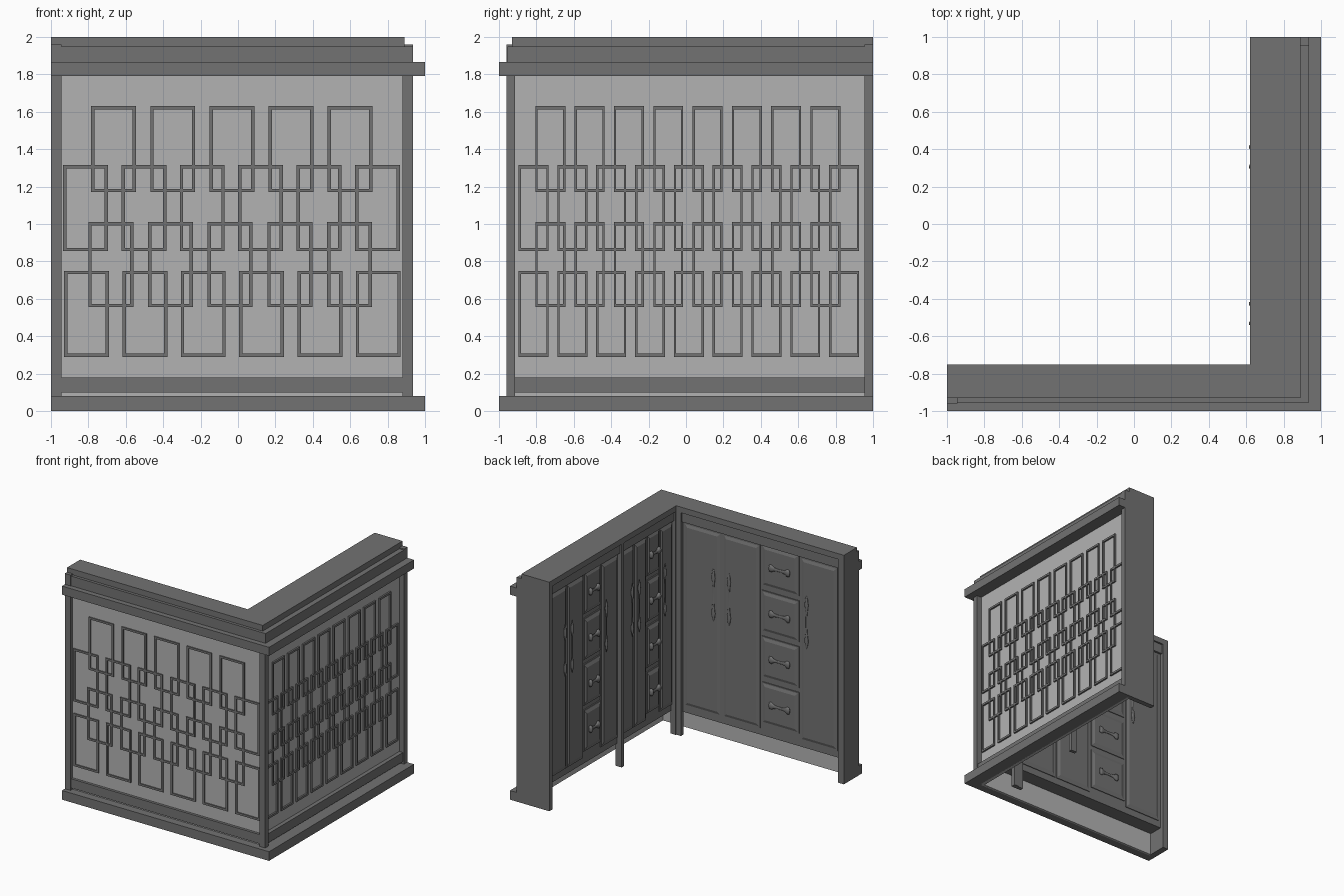
import bpy, bmesh, math
from mathutils import Vector

if "Cube" in bpy.data.objects:
    bpy.data.objects.remove(bpy.data.objects["Cube"])


def material(name, g):
    m = bpy.data.materials.new(name)
    m.diffuse_color = (g, g, g, 1)
    m.use_nodes = True
    m.node_tree.nodes["Principled BSDF"].inputs["Base Color"].default_value = m.diffuse_color
    return m


DARK, LIGHT = material("dark_wood", 0.17), material("pale_panel", 0.45)


def mesh(name, verts, faces, mat=DARK, smooth=False):
    bm = bmesh.new()
    vs = [bm.verts.new(v) for v in verts]
    for f in faces:
        bm.faces.new([vs[i] for i in f])
    bmesh.ops.recalc_face_normals(bm, faces=bm.faces)
    for f in bm.faces:
        f.smooth = smooth and len(f.verts) == 4
    me = bpy.data.meshes.new(name)
    bm.to_mesh(me)
    bm.free()
    me.materials.append(mat)
    ob = bpy.data.objects.new(name, me)
    bpy.context.collection.objects.link(ob)
    return ob


def loft(name, rings, mat=DARK, smooth=False, closed=False):
    """Skin a list of equal loops; cap the ends, or join last to first."""
    n, k = len(rings[0]), len(rings)
    verts = [p for r in rings for p in r]
    faces = [(a * n + i, a * n + (i + 1) % n, (a + 1) % k * n + (i + 1) % n, (a + 1) % k * n + i)
             for a in range(k if closed else k - 1) for i in range(n)]
    if not closed:
        faces += [tuple(range(n)), tuple(range((k - 1) * n, k * n))]
    return mesh(name, verts, faces, mat, smooth)


def box(name, x0, x1, y0, y1, z0, z1, mat=DARK):
    return loft(name, [[(x0, y0, z), (x1, y0, z), (x1, y1, z), (x0, y1, z)] for z in (z0, z1)], mat)


def ell(name, ox, oy, ix, iy, z0, z1, mat=DARK, x0=-1, y1=1):
    """L-shaped slab: outer corner (ox, oy), inner corner (ix, iy)."""
    pts = [(x0, oy), (ox, oy), (ox, y1), (ix, y1), (ix, iy), (x0, iy)]
    return loft(name, [[(x, y, z) for x, y in pts] for z in (z0, z1)], mat)


# Top cap, stepped cornice, plinth and lower rail
ell("top_cap", 0.89, -0.93, 0.62, -0.75, 1.95, 2.0)
ell("upper_cornice", 0.935, -0.955, 0.64, -0.765, 1.865, 1.95)
ell("counter_ledge", 1.0, -1.0, 0.87, -0.92, 1.79, 1.865)
ell("plinth", 1.0, -1.0, 0.885, -0.928, 0.0, 0.08)
ell("lower_rail", 0.925, -0.955, 0.88, -0.925, 0.1, 0.18)

# Pale outer panels and cabinet carcass
ell("outer_panel", 0.89, -0.932, 0.86, -0.91, 0.0, 1.8, LIGHT, -0.97, 0.97)
ell("cabinet_carcass", 0.87, -0.92, 0.665, -0.783, 0.2, 1.95, DARK, -0.96, 0.96)

# Posts, end boards and dividers
box("corner_post", 0.88, 0.935, -0.96, -0.915, 0, 1.8)
box("left_end_board", -1, -0.945, -0.96, -0.75, 0, 1.96)
box("back_end_board", 0.62, 0.935, 0.955, 1, 0, 1.96)
box("inner_corner_post", 0.575, 0.665, -0.785, -0.752, 0, 1.96)
box("inner_corner_stile", 0.622, 0.67, -0.785, -0.745, 0, 1.96)
box("middle_divider", 0.622, 0.68, -0.03, 0.0, 0, 1.96)


# Local frames: u along the arm, d outward from the surface, z up
def on_front(u, d, z): return (u, -0.932 - d * 0.645, z)
def on_right(u, d, z): return (0.89 + d, u, z)
def in_front(u, d, z): return (u, -0.783 + d * 0.645, z)
def in_right(u, d, z): return (0.665 - d, u, z)


def rect(place, u0, u1, z0, z1, d, bu=0, bz=0):
    return [place(u, d, z) for u, z in ((u0 + bu, z0 + bz), (u1 - bu, z0 + bz),
                                        (u1 - bu, z1 - bz), (u0 + bu, z1 - bz))]


# Overlapping rectangular frames decorating the outside
def lattice(place, side, rows, width, bar):
    for r, (start, pitch, count, z0, z1) in enumerate(rows):
        for i in range(count):
            a = start + i * pitch
            b = a + width
            loft(f"{side}_frame_{r}_{i}", [
                rect(place, a, b, z0, z1, -0.004),
                rect(place, a, b, z0, z1, 0.014),
                rect(place, a, b, z0, z1, 0.014, bar, 0.018),
                rect(place, a, b, z0, z1, -0.004, bar, 0.018)], closed=True)


lattice(on_front, "front", [(-0.785, 0.316, 5, 1.17, 1.63), (-0.935, 0.312, 6, 0.855, 1.315),
                            (-0.80, 0.319, 5, 0.555, 1.01), (-0.93, 0.312, 6, 0.29, 0.75)], 0.24, 0.018)
lattice(on_right, "right", [(-0.805, 0.21, 8, 1.17, 1.63), (-0.895, 0.2075, 9, 0.855, 1.315),
                            (-0.805, 0.21, 8, 0.555, 1.01), (-0.895, 0.2075, 9, 0.29, 0.75)], 0.16, 0.012)


# Raised door or drawer front
def front_panel(name, place, u0, u1, z0, z1, s):
    loft(name, [rect(place, u0, u1, z0, z1, d, b * s, b)
                for d, b in ((-0.005, 0), (0.01, 0), (0.01, 0.012), (0.022, 0.035))])


# Turned handles: (position along, radius)
PULL = [(-0.23, 0.003), (-0.2, 0.014), (-0.16, 0.02), (-0.11, 0.012), (-0.05, 0.007),
        (0.05, 0.007), (0.1, 0.012), (0.15, 0.019), (0.2, 0.013), (0.23, 0.003)]
GRIP = [(-0.1, 0.012), (-0.095, 0.03), (-0.075, 0.033), (-0.055, 0.018), (-0.02, 0.012),
        (0.02, 0.012), (0.055, 0.018), (0.075, 0.033), (0.095, 0.03), (0.1, 0.012)]


def handle(name, place, u, z, s, profile, upright):
    rings = []
    for t, r in profile:
        ring = []
        for k in range(10):
            a = k * math.tau / 10
            c, d = r * math.cos(a), 0.032 + 0.6 * r * math.sin(a)
            ring.append(place(u + c * s, d, z + t) if upright else place(u + t * s, d, z + c))
        rings.append(ring)
    loft(name, rings, smooth=True)


# One cabinet: two doors, a stack of four drawers, one door
def cabinet(tag, place, start, end, s):
    w = (end - start) / 4
    gap = 0.008 * s
    sign = 1 if w > 0 else -1
    for c in range(4):
        lo, hi = sorted((start + c * w, start + (c + 1) * w))
        lo, hi = lo + gap, hi - gap
        if c == 2:
            for r in range(4):
                zc = 0.49 + 0.4 * r
                front_panel(f"{tag}_drawer_{r}", place, lo, hi, zc - 0.18, zc + 0.18, s)
                handle(f"{tag}_drawer_grip_{r}", place, (lo + hi) / 2, zc, s, GRIP, False)
        else:
            front_panel(f"{tag}_door_{c}", place, lo, hi, 0.26, 1.86, s)
            edge = start + (c + 1) * w - sign * 0.075 * s if c == 0 else start + c * w + sign * 0.075 * s
            handle(f"{tag}_door_pull_{c}", place, edge, 1.31, s, PULL, True)


cabinet("front_cabinet", in_front, 0.57, -0.93, 1)
cabinet("back_cabinet", in_right, 0.95, 0.005, 0.645)
cabinet("middle_cabinet", in_right, -0.035, -0.745, 0.645)
